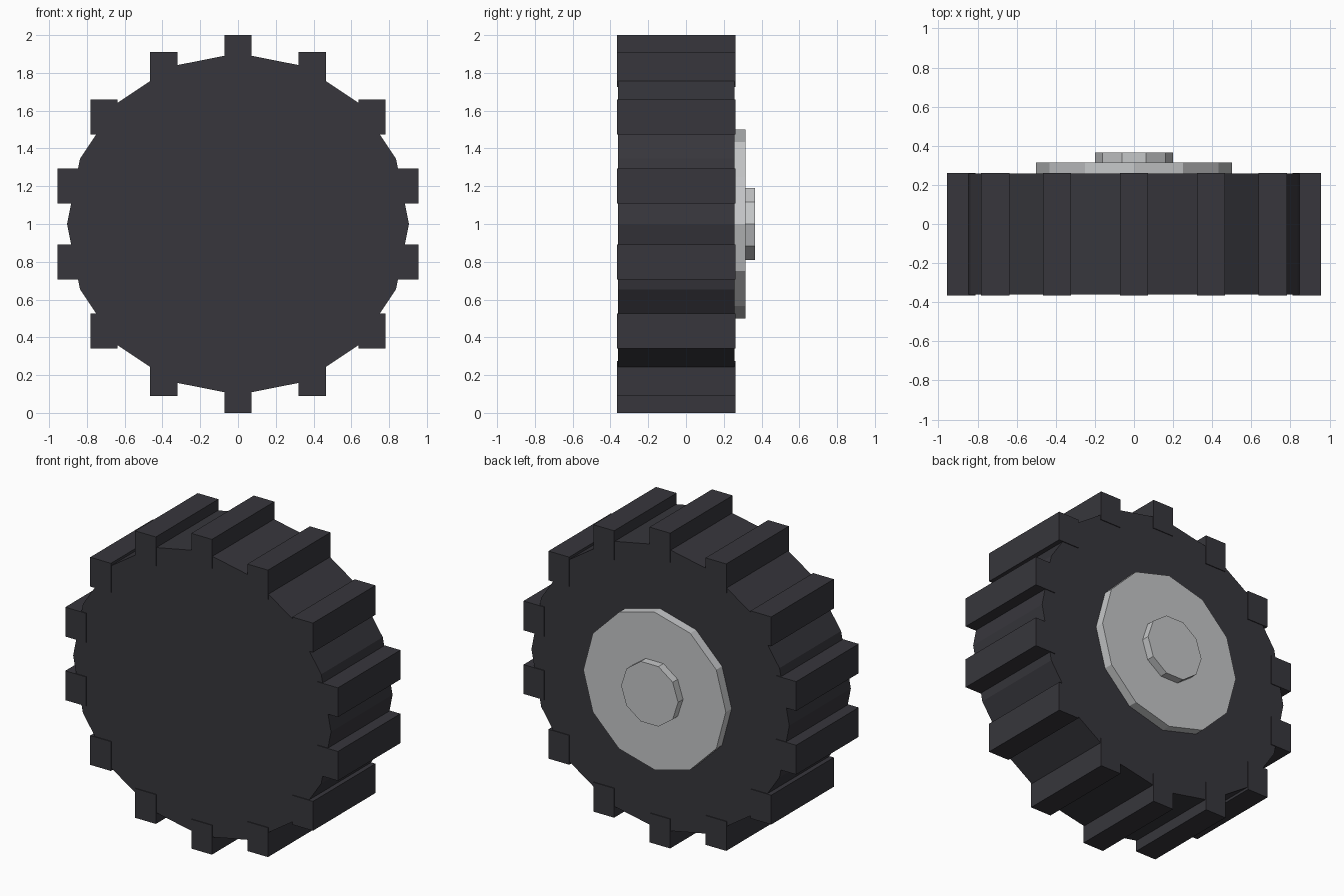
import bpy, bmesh, math
from mathutils import Matrix, Vector

cube = bpy.data.objects.get("Cube")
if cube:
    bpy.data.objects.remove(cube, do_unlink=True)

AXLE = Vector((0, 0, 1))  # wheel centre


def material(name, color):
    mat = bpy.data.materials.new(name)
    mat.use_nodes = True
    mat.diffuse_color = color
    bsdf = next(n for n in mat.node_tree.nodes if n.type == "BSDF_PRINCIPLED")
    bsdf.inputs["Base Color"].default_value = color
    bsdf.inputs["Roughness"].default_value = 0.8
    return mat


def add_object(name, bm, mat):
    mesh = bpy.data.meshes.new(name)
    bm.to_mesh(mesh)
    bm.free()
    mesh.materials.append(mat)
    obj = bpy.data.objects.new(name, mesh)
    bpy.context.scene.collection.objects.link(obj)
    return obj


def disc(name, sides, radius, y0, y1, mat):
    """Flat-sided drum along y with a corner pointing to +x."""
    bm = bmesh.new()
    ring = []
    for i in range(sides):
        a = math.tau * i / sides
        ring.append(bm.verts.new((radius * math.cos(a), y0, 1 + radius * math.sin(a))))
    cap = bm.faces.new(ring)
    side = bmesh.ops.extrude_face_region(bm, geom=[cap], use_keep_orig=True)
    top = [v for v in side["geom"] if isinstance(v, bmesh.types.BMVert)]
    bmesh.ops.translate(bm, verts=top, vec=(0, y1 - y0, 0))
    bmesh.ops.recalc_face_normals(bm, faces=bm.faces)
    return add_object(name, bm, mat)


rubber = material("dark rubber", (0.038, 0.037, 0.045, 1))
metal = material("light grey metal", (0.56, 0.57, 0.58, 1))

# Tyre body, rim plate and hub cap
disc("tyre", 16, 0.905, -0.36, 0.257, rubber)
disc("rim_plate", 12, 0.5, 0.2, 0.315, metal)
disc("hub_cap", 10, 0.2, 0.25, 0.365, metal)

# Upright tread blocks spaced evenly around the tyre
TREADS = 14
Y0, Y1 = -0.365, 0.262
for i in range(TREADS):
    a = math.tau * i / TREADS
    pos = AXLE + Vector((math.sin(a), 0, math.cos(a))) * 0.907
    pos.y = (Y0 + Y1) / 2
    bm = bmesh.new()
    size = Matrix.Diagonal((0.145, Y1 - Y0, 0.186, 1))
    bmesh.ops.create_cube(bm, size=1, matrix=Matrix.Translation(pos) @ size)
    add_object(f"tread_block_{i + 1}", bm, rubber)
